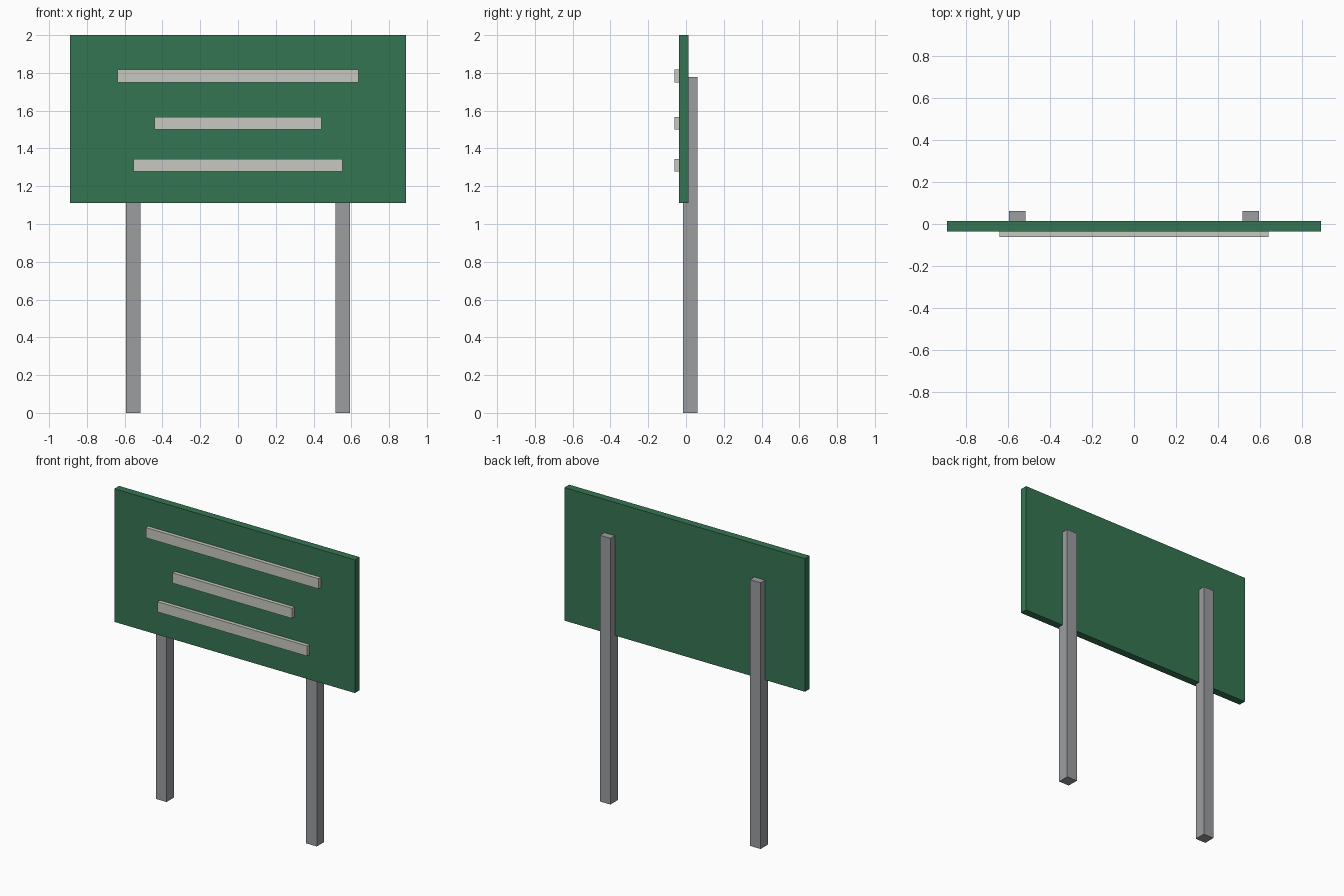
import bpy

cube = bpy.data.objects.get("Cube")
if cube:
    bpy.data.objects.remove(cube, do_unlink=True)


def material(name, rgb):
    mat = bpy.data.materials.new(name)
    mat.use_nodes = True
    mat.diffuse_color = (*rgb, 1)
    mat.node_tree.nodes["Principled BSDF"].inputs["Base Color"].default_value = (*rgb, 1)
    return mat


def box(name, x, y, z, mat):
    """Box spanning the (low, high) ranges on each axis."""
    spans = (x, y, z)
    bpy.ops.mesh.primitive_cube_add(size=1, location=[(a + b) / 2 for a, b in spans])
    obj = bpy.context.object
    obj.name = name
    obj.scale = [b - a for a, b in spans]
    bpy.ops.object.transform_apply(location=False, rotation=False, scale=True)
    obj.data.materials.append(mat)
    return obj


green = material("board green", (0.036, 0.178, 0.084))
grey = material("post grey", (0.33, 0.338, 0.352))
cream = material("strip off-white", (0.584, 0.584, 0.533))

FRONT, BACK = -0.036, 0.014   # faces of the board
DEPTH = 0.061                 # half of the overall depth

# Sign board
box("sign_board", (-0.889, 0.889), (FRONT, BACK), (1.111, 2.0), green)

# Square posts, partly let into the back of the board
for side, sign in (("left", 1), ("right", -1)):
    centre = sign * 0.555
    box(side + "_post", (centre - 0.039, centre + 0.039), (-0.017, DEPTH), (0, 1.778), grey)

# Raised strips on the front
for name, half, z in (("top", 0.639, 1.783), ("middle", 0.442, 1.533), ("bottom", 0.553, 1.311)):
    box(name + "_strip", (-half, half), (-DEPTH, FRONT + 0.005), (z - 0.034, z + 0.034), cream)
